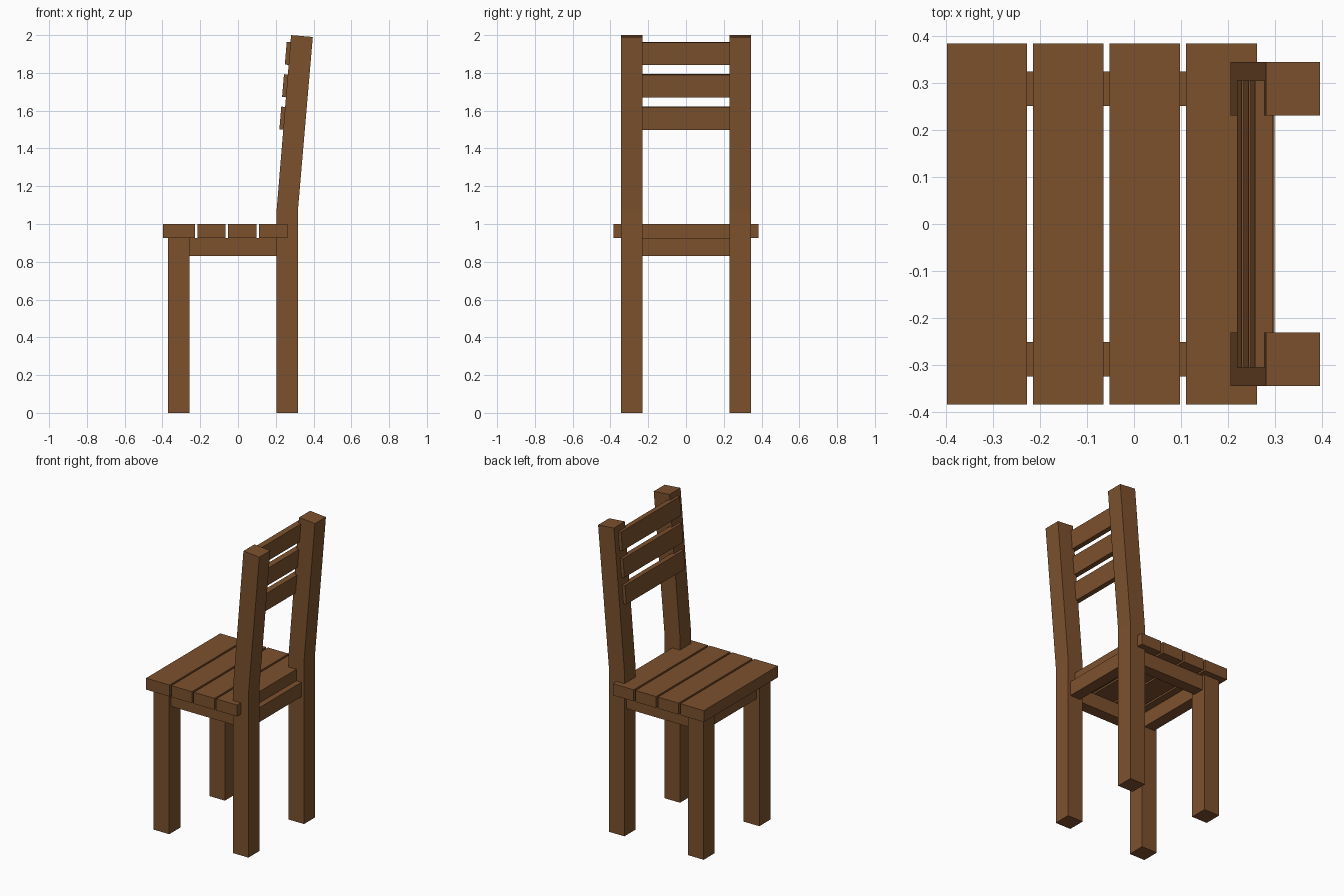
import bpy, bmesh, math

if "Cube" in bpy.data.objects:
    bpy.data.objects.remove(bpy.data.objects["Cube"])

wood = bpy.data.materials.new("brown wood")
wood.diffuse_color = (0.205, 0.083, 0.027, 1)
wood.use_nodes = True
wood.node_tree.nodes["Principled BSDF"].inputs["Base Color"].default_value = wood.diffuse_color


def prism(name, profile, y0, y1):
    """Extrude an (x, z) profile along y."""
    bm = bmesh.new()
    face = bm.faces.new([bm.verts.new((x, y0, z)) for x, z in profile])
    ext = bmesh.ops.extrude_face_region(bm, geom=[face])
    moved = [v for v in ext["geom"] if isinstance(v, bmesh.types.BMVert)]
    bmesh.ops.translate(bm, verts=moved, vec=(0, y1 - y0, 0))
    bmesh.ops.recalc_face_normals(bm, faces=bm.faces)
    mesh = bpy.data.meshes.new(name)
    bm.to_mesh(mesh)
    bm.free()
    mesh.materials.append(wood)
    ob = bpy.data.objects.new(name, mesh)
    bpy.context.collection.objects.link(ob)
    return ob


def box(name, x0, x1, y0, y1, z0, z1):
    return prism(name, [(x0, z0), (x1, z0), (x1, z1), (x0, z1)], y0, y1)


SEAT_Z, RAIL_Z = 0.925, 0.83
IN, OUT = 0.231, 0.345          # inner and outer leg faces in y

# legs and side rails, mirrored left and right
back_profile = [(0.205, 0), (0.317, 0), (0.317, 1.07),
                (0.396, 1.99), (0.281, 2.0), (0.205, 1.08)]
for side, s in (("left", 1), ("right", -1)):
    y0, y1 = sorted((s * IN, s * OUT))
    box("front_leg_" + side, -0.37, -0.257, y0, y1, 0, SEAT_Z)
    prism("back_leg_" + side, back_profile, y0, y1)
    r0, r1 = sorted((s * 0.251, s * 0.325))
    box("side_rail_" + side, -0.257, 0.205, r0, r1, RAIL_Z, SEAT_Z)

# front and back rails
box("front_rail", -0.351, -0.276, -IN, IN, RAIL_Z, SEAT_Z)
box("back_rail", 0.224, 0.299, -IN, IN, RAIL_Z, SEAT_Z)

# seat planks, the front one slightly wider
for i, (x0, x1) in enumerate([(-0.398, -0.228), (-0.215, -0.065),
                              (-0.052, 0.098), (0.111, 0.262)]):
    box(f"seat_plank_{i + 1}", x0, x1, -0.384, 0.384, SEAT_Z, 1.0)

# tilted backrest slats set into the front of the back legs
tilt = math.atan(0.084)
c, s = math.cos(tilt), math.sin(tilt)
height, thick = 0.121, 0.037
for i in range(3):
    z = 1.501 + 0.1715 * i
    x = 0.219 + (z - 1.501) * 0.084
    prism(f"back_slat_{i + 1}",
          [(x, z), (x + thick * c, z - thick * s),
           (x + thick * c + height * s, z - thick * s + height * c),
           (x + height * s, z + height * c)], -0.305, 0.305)
